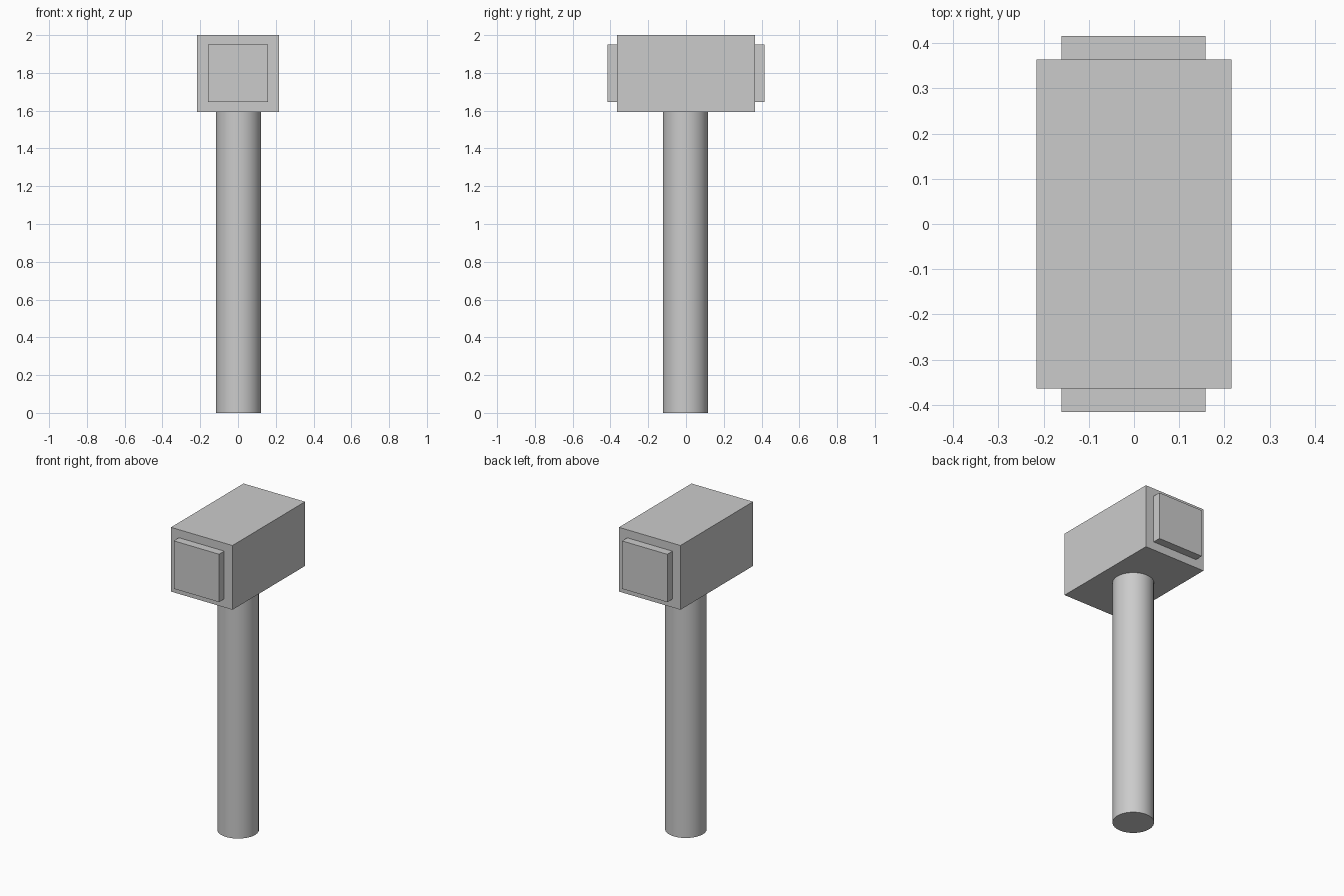
import bpy
import math

if "Cube" in bpy.data.objects:
    bpy.data.objects.remove(bpy.data.objects["Cube"])


def box(name, center, size):
    bpy.ops.mesh.primitive_cube_add(size=1, location=center)
    obj = bpy.context.object
    obj.name = name
    obj.scale = size
    bpy.ops.object.transform_apply(location=False, rotation=False, scale=True)
    return obj


HEAD_BOTTOM, TOP = 1.592, 2.0
HEAD_HALF_Y, FACE_HALF_Y = 0.364, 0.416

# Hammer head block
box("head", (0, 0, (HEAD_BOTTOM + TOP) / 2),
    (0.432, 2 * HEAD_HALF_Y, TOP - HEAD_BOTTOM))

# Raised striking faces at both ends, set slightly into the head
INSET = 0.005
for side, name in ((-1, "front_striking_face"), (1, "back_striking_face")):
    depth = FACE_HALF_Y - HEAD_HALF_Y + INSET
    box(name, (-0.001, side * (FACE_HALF_Y - depth / 2), 1.797),
        (0.318, depth, 0.304))

# Round handle, seated just inside the head
handle_top = HEAD_BOTTOM + 0.01
bpy.ops.mesh.primitive_cylinder_add(
    vertices=32, radius=0.12, depth=handle_top,
    location=(0.003, -0.003, handle_top / 2))
handle = bpy.context.object
handle.name = "handle"
bpy.ops.object.shade_smooth_by_angle(angle=math.radians(30))
